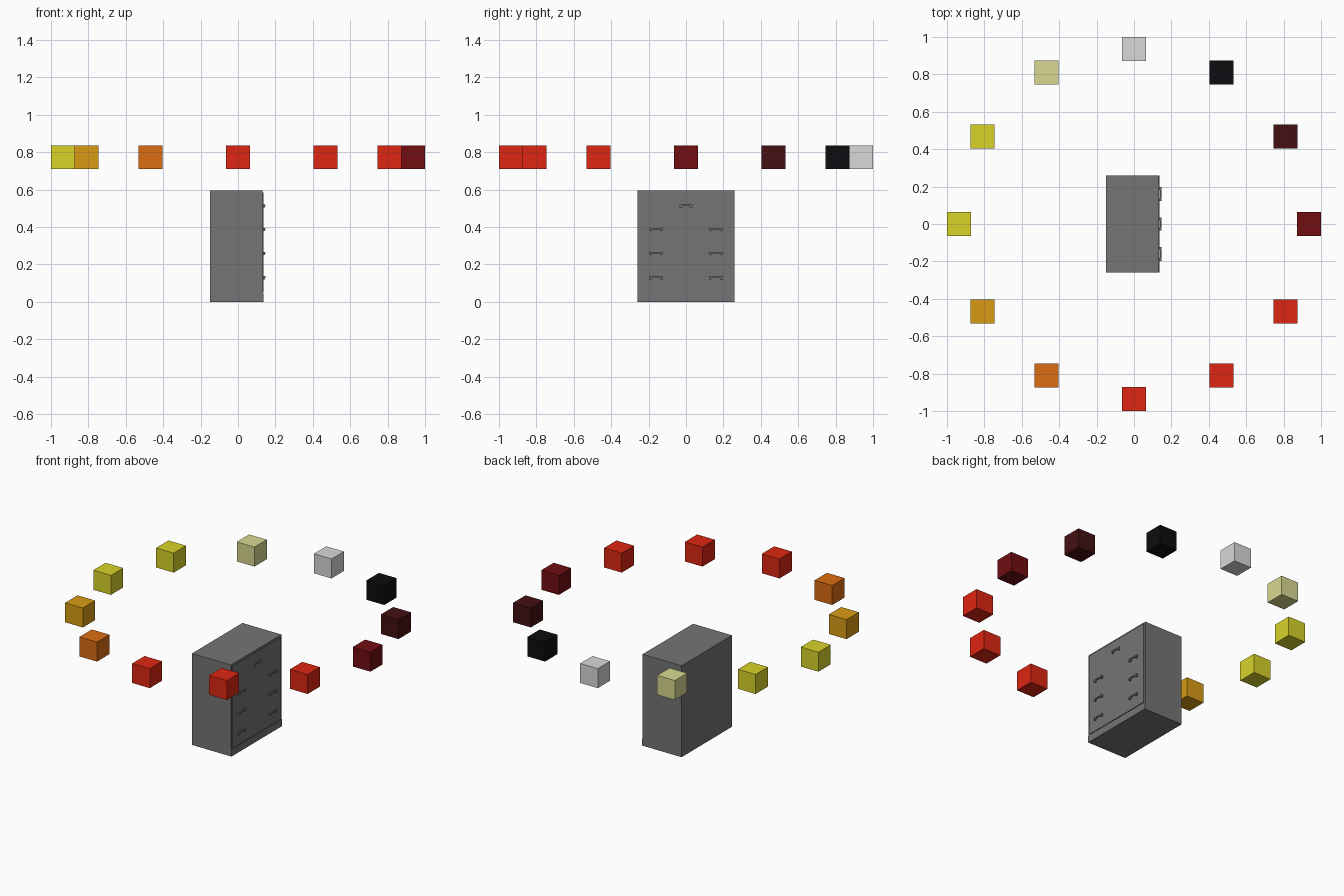
import bpy
import math

default = bpy.data.objects.get("Cube")
if default:
    bpy.data.objects.remove(default, do_unlink=True)


def material(name, rgb):
    m = bpy.data.materials.new(name)
    m.use_nodes = True
    color = (*rgb, 1)
    m.diffuse_color = color
    m.node_tree.nodes["Principled BSDF"].inputs["Base Color"].default_value = color
    return m


red = material("red", (.73, .019, .006))
orange = material("orange", (.71, .15, .006))
amber = material("amber", (.69, .33, .007))
yellow = material("yellow", (.69, .65, .022))
pale = material("pale yellow", (.69, .69, .283))
silver = material("light grey", (.69, .69, .69))
black = material("black", (.004, .004, .005))
maroon = material("dark red", (.165, .004, .006))
umber = material("darkest red", (.058, .005, .006))
grey = material("cabinet grey", (.178, .178, .178))


def box(name, low, high, mat):
    center = [(a + b) / 2 for a, b in zip(low, high)]
    bpy.ops.mesh.primitive_cube_add(size=1, location=center)
    ob = bpy.context.object
    ob.name = name
    ob.scale = [b - a for a, b in zip(low, high)]
    bpy.ops.object.transform_apply(location=False, rotation=False, scale=True)
    ob.data.materials.append(mat)
    return ob


# Ring of floating coloured cubes, counterclockwise from +x
RADIUS, HALF, HEIGHT = .936, .0635, .773
ring = [maroon, umber, black, silver, pale, yellow,
        yellow, amber, orange, red, red, red]
for i, mat in enumerate(ring):
    angle = math.tau * i / len(ring)
    c = (RADIUS * math.cos(angle), RADIUS * math.sin(angle), HEIGHT)
    box(f"ring_cube_{i + 1}", [v - HALF for v in c], [v + HALF for v in c], mat)

# Cabinet body and its raised drawer front
box("cabinet_body", (-.15, -.26, 0), (.131, .26, .596), grey)
box("drawer_front", (.13, -.25, .05), (.136, .25, .585), grey)
box("plinth", (.13, -.26, 0), (.135, .26, .045), grey)


# Pull handle: slim bar on two feet that hang slightly below it
def handle(name, y, z, half):
    box(name + "_bar", (.140, y - half, z - .004), (.146, y + half, z + .005), grey)
    for side, label in ((-1, "right"), (1, "left")):
        fy = y + side * (half - .007)
        box(f"{name}_{label}_foot", (.135, fy - .007, z - .012),
            (.145, fy + .007, z + .005), grey)


for row in range(3):
    for side, label in ((-1, "right"), (1, "left")):
        handle(f"handle_{label}_{row + 1}", side * .16, .132 + row * .129, .037)
handle("handle_top", 0, .516, .034)
